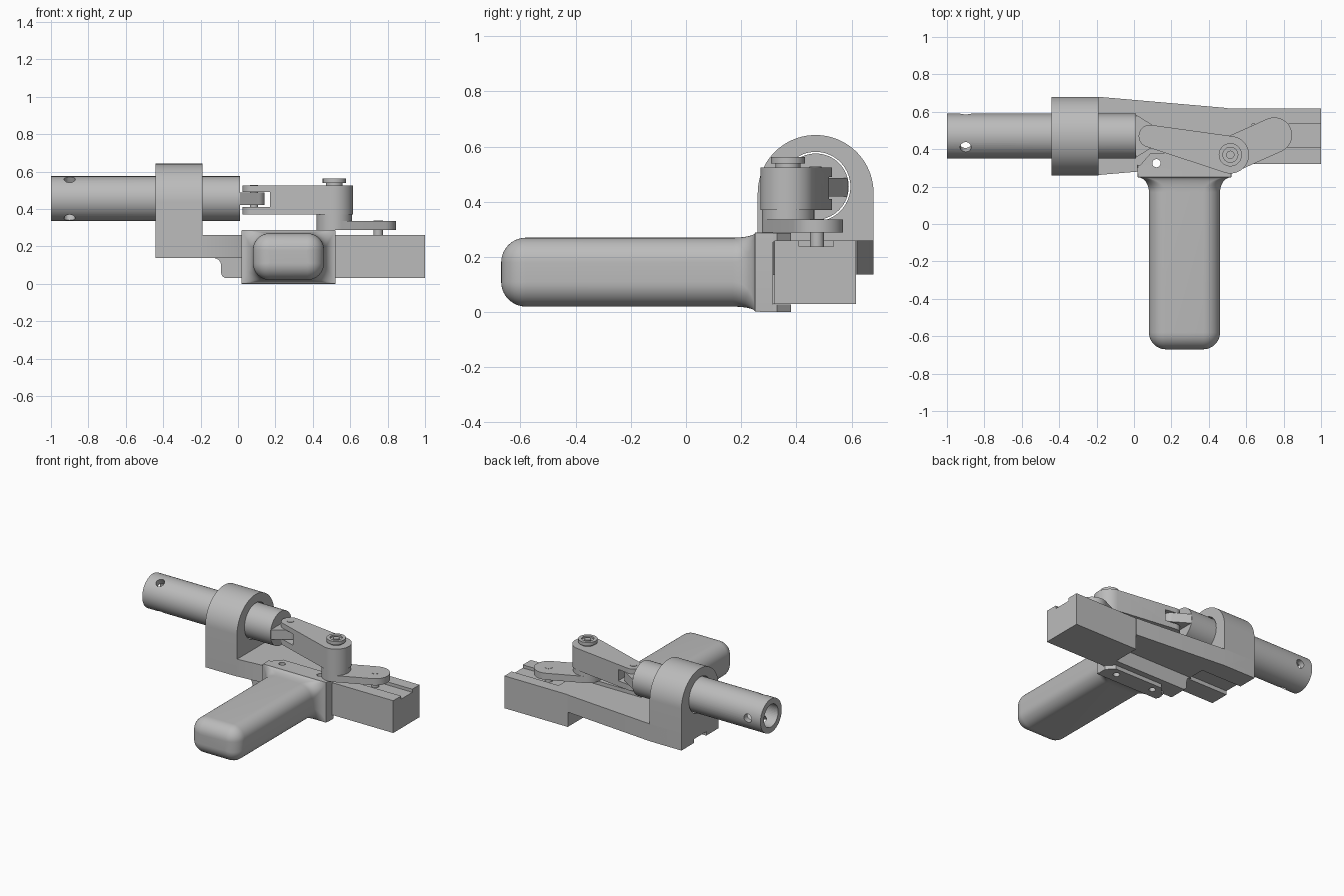
import bpy, bmesh
from math import sin, cos, pi, radians, acos, atan2, hypot
from mathutils import Vector

if "Cube" in bpy.data.objects:
    bpy.data.objects.remove(bpy.data.objects["Cube"])

grey = bpy.data.materials.new("plain_grey")
grey.use_nodes = True
grey.diffuse_color = (0.5, 0.5, 0.5, 1)
grey.node_tree.nodes["Principled BSDF"].inputs["Base Color"].default_value = (0.5, 0.5, 0.5, 1)
parts = []


def loft(name, rings, cutter=False):
    """Skin a list of equal-length rings and cap both ends."""
    bm = bmesh.new()
    loops = [[bm.verts.new(p) for p in ring] for ring in rings]
    n = len(loops[0])
    for a, b in zip(loops, loops[1:]):
        for i in range(n):
            bm.faces.new((a[i], a[(i + 1) % n], b[(i + 1) % n], b[i]))
    bm.faces.new(loops[0])
    bm.faces.new(loops[-1])
    bmesh.ops.recalc_face_normals(bm, faces=bm.faces)
    mesh = bpy.data.meshes.new(name)
    bm.to_mesh(mesh)
    bm.free()
    mesh.materials.append(grey)
    obj = bpy.data.objects.new(name, mesh)
    bpy.context.collection.objects.link(obj)
    if cutter:
        obj.hide_render = True
        obj.hide_set(True)
        obj.display_type = 'WIRE'
    else:
        parts.append(obj)
    return obj


def prism(name, outline, axis, lo, hi, cutter=False):
    """Extrude a flat outline along an axis."""
    place = {'x': lambda p, h: (h, p[0], p[1]),
             'y': lambda p, h: (p[0], h, p[1]),
             'z': lambda p, h: (p[0], p[1], h)}[axis]
    return loft(name, [[place(p, h) for p in outline] for h in (lo, hi)], cutter)


def box(name, x, y, z, cutter=False):
    return prism(name, [(x[0], y[0]), (x[1], y[0]), (x[1], y[1]), (x[0], y[1])], 'z', *z, cutter)


def arc(c, r, a, b, n=24):
    return [(c[0] + r * cos(a + (b - a) * i / n), c[1] + r * sin(a + (b - a) * i / n))
            for i in range(n + 1)]


def disc(name, c, r, axis, lo, hi, cutter=False, n=48):
    return prism(name, arc(c, r, 0, 2 * pi, n)[:-1], axis, lo, hi, cutter)


def link_outline(c1, r1, c2, r2):
    """Two circles joined by their outer tangents."""
    dx, dy = c2[0] - c1[0], c2[1] - c1[1]
    a, b = atan2(dy, dx), acos((r1 - r2) / hypot(dx, dy))
    return arc(c1, r1, a + b, a + 2 * pi - b) + arc(c2, r2, a - b, a + b)


def cut(obj, *cutters):
    for c in cutters:
        m = obj.modifiers.new("cut", 'BOOLEAN')
        m.operation, m.solver, m.object = 'DIFFERENCE', 'EXACT', c


TUBE = (0.47, 0.455)
REAR, KNEE, FRONT = (0.085, 0.47), (0.515, 0.37), (0.75, 0.475)
screw_holes = [disc("screw_hole_cutter", (x, 0.325), 0.022, 'z', -0.1, 0.5, True, 24)
               for x in (0.12, 0.42)]

# Base: tapered deck, deep front block, lower strip behind the handle
deck = prism("base_deck", [(-0.44, 0.26), (-0.19, 0.262), (0.02, 0.28), (0.05, 0.3), (0.5, 0.32),
                           (0.5, 0.62), (-0.19, 0.68), (-0.44, 0.68)], 'z', 0.137, 0.26)
groove = box("deck_groove_cutter", (-0.5, -0.12), (0.4, 0.54), (0.1, 0.165), True)
cut(deck, groove, *screw_holes)
block = box("base_block", (0.5, 1), (0.32, 0.617), (0.03, 0.26))
cut(block, box("slide_slot_cutter", (0.63, 1.1), (0.41, 0.535), (0.238, 0.3), True))
strip = prism("base_strip", [(0.5, 0.137), (-0.13, 0.137)]
              + arc((-0.13, 0.097), 0.04, pi / 2, 0, 8)
              + arc((-0.06, 0.06), 0.03, pi, 1.5 * pi, 8) + [(0.5, 0.03)], 'y', 0.29, 0.42)
cut(strip, *screw_holes)

# Bearing block with rounded top
bearing = prism("bearing_block", [(0.26, 0.137), (0.68, 0.137)]
                + arc((0.47, 0.432), 0.21, 0, pi, 40), 'x', -0.44, -0.19)
cut(bearing, disc("bearing_hole_cutter", TUBE, 0.126, 'x', -0.6, 0, True, 64),
    groove)

# Sliding tube with an open end and three cross holes
tube = disc("plunger_tube", TUBE, 0.12, 'x', -1, 0.01, n=64)
cut(tube, disc("tube_bore_cutter", TUBE, 0.08, 'x', -1.1, -0.15, True))
for k in range(3):
    d = Vector((0, cos(k * 2 * pi / 3), sin(k * 2 * pi / 3)))
    u, v = Vector((1, 0, 0)), Vector((1, 0, 0)).cross(d)
    mid = Vector((-0.9, *TUBE))
    cut(tube, loft("cross_hole_cutter", [[mid + d * h + (u * p[0] + v * p[1])
        for p in arc((0, 0), 0.03, 0, 2 * pi, 24)[:-1]] for h in (0.03, 0.2)], True))

# Tongue joining the tube to the toggle link
prism("tube_tongue", [(0, 0.36), (0.01, 0.355)] + arc(REAR, 0.058, -1.1, 1.1, 16)
      + [(0.01, 0.585), (0, 0.58)], 'z', 0.42, 0.487)

# Upper toggle link, forked over the tongue
upper = prism("upper_link", link_outline(REAR, 0.06, KNEE, 0.1), 'z', 0.37, 0.525)
cut(upper, box("fork_gap_cutter", (-0.1, 0.17), (0.3, 0.7), (0.41, 0.49), True))
disc("rear_pin", REAR, 0.022, 'z', 0.375, 0.528, n=24)

# Lower toggle link with raised boss and pins
lower = prism("lower_link", link_outline(KNEE, 0.095, FRONT, 0.095), 'z', 0.288, 0.335)
disc("knee_boss", KNEE, 0.095, 'z', 0.32, 0.372)
disc("front_pin", FRONT, 0.025, 'z', 0.23, 0.337, n=24)

# Knee button
disc("button_neck", KNEE, 0.045, 'z', 0.5, 0.545)
button = disc("button_head", KNEE, 0.062, 'z', 0.538, 0.562)
cut(button, disc("button_recess_cutter", KNEE, 0.04, 'z', 0.55, 0.6, True))
disc("button_core", KNEE, 0.022, 'z', 0.54, 0.56, n=24)


# Handle: rounded grip flaring into a square flange
def section(y, w, h, r):
    ring = []
    for i, (sx, sz) in enumerate(((1, 1), (-1, 1), (-1, -1), (1, -1))):
        c = (0.27 + sx * (w - r), 0.145 + sz * (h - r))
        ring += [(x, y, z) for x, z in arc(c, r, i * pi / 2, (i + 1) * pi / 2, 10)]
    return ring


rings = []
for i in range(11):
    t = i * pi / 20
    inset = 0.09 * (1 - sin(t))
    rings.append(section(-0.58 - 0.09 * cos(t), 0.19 - inset, 0.125 - inset, max(0.004, 0.09 - inset)))
for i in range(11):
    t = i * pi / 20
    k = 1 - cos(t)
    rings.append(section(0.17 + 0.08 * sin(t), 0.19 + 0.06 * k, 0.125 + 0.018 * k, 0.09 - 0.086 * k))
rings.append(section(0.315, 0.25, 0.143, 0.004))
handle = loft("handle", rings)
cut(handle, *screw_holes)

# Handle lips clamping the base above and below
for name, z in (("upper_lip", (0.255, 0.286)), ("lower_lip", (0.0, 0.028))):
    lip = prism(name, [(0.02, 0.27), (0.52, 0.27), (0.52, 0.33), (0.47, 0.38),
                       (0.09, 0.38), (0.02, 0.3)], 'z', *z)
    cut(lip, *screw_holes)

# Smooth round surfaces, keep hard edges
bpy.ops.object.select_all(action='DESELECT')
for p in parts:
    p.select_set(True)
bpy.context.view_layer.objects.active = parts[0]
bpy.ops.object.shade_smooth_by_angle(angle=radians(30))
